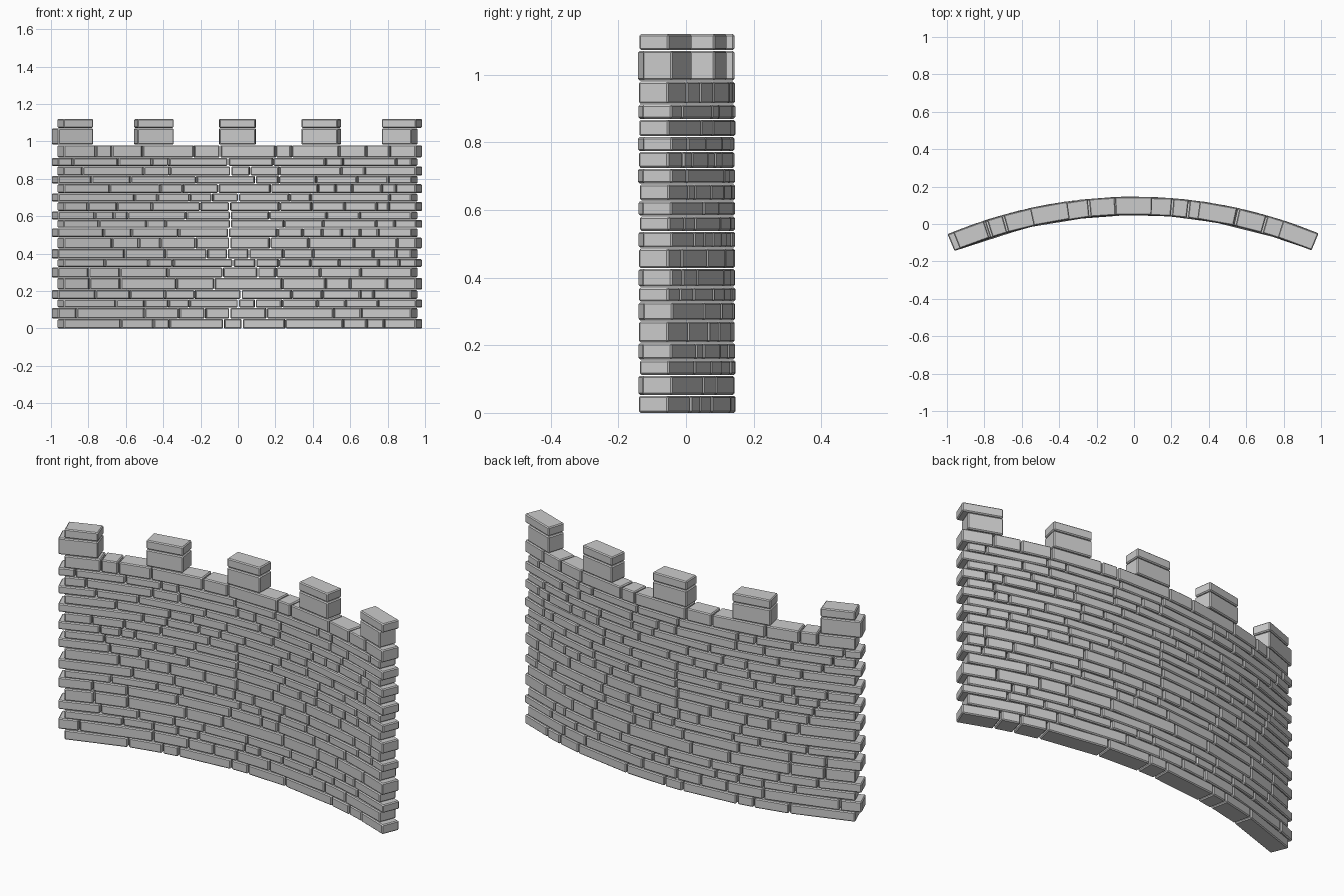
import bpy, bmesh, random
from math import sin, cos, asin, radians, degrees

if "Cube" in bpy.data.objects:
    bpy.data.objects.remove(bpy.data.objects["Cube"])

random.seed(7)
R_OUT, R_IN, CY = 2.575, 2.48, -2.43   # back radius, front radius, arc centre
GAP = radians(0.08)                    # half joint between bricks


def add_brick(bm, a0, a1, z0, z1, jitter=0.0):
    """Straight block spanning two angles (degrees) along the arc."""
    a0, a1 = radians(a0) + GAP, radians(a1) - GAP
    d = random.uniform(-jitter, jitter)
    ring = [(R_IN + d, a0), (R_IN + d, a1), (R_OUT + d, a1), (R_OUT + d, a0)]
    lo, hi = [[bm.verts.new((r * sin(a), CY + r * cos(a), z)) for r, a in ring]
              for z in (z0, z1)]
    bm.faces.new(lo[::-1])
    bm.faces.new(hi)
    for i in range(4):
        j = (i + 1) % 4
        bm.faces.new((lo[i], lo[j], hi[j], hi[i]))


def finish(bm, name):
    mesh = bpy.data.meshes.new(name)
    bm.to_mesh(mesh)
    bm.free()
    ob = bpy.data.objects.new(name, mesh)
    bpy.context.collection.objects.link(ob)
    bev = ob.modifiers.new("chipped_edges", 'BEVEL')
    bev.width, bev.segments = 0.005, 1


def row_ends(i):
    # alternate courses are shifted sideways, giving toothed wall ends
    return (-22.13, 22.6) if i % 2 == 0 else (-22.85, 22.0)


def random_joints(a0, a1):
    w = [random.uniform(0.07, 0.32) for _ in range(random.randint(9, 11))]
    s, joints = 0, [a0]
    for v in w:
        s += v
        joints.append(a0 + (a1 - a0) * s / sum(w))
    return joints


# brick courses
levels = [0, .052, .111, .157, .207, .272, .328, .372, .427, .487, .537, .582,
          .627, .677, .723, .773, .817, .868, .913, .981]
top_joints = [-.76, -.675, -.51, -.235, -.095, .2, .285, .54, .685, .81]
for i in range(len(levels) - 1):
    a0, a1 = row_ends(i)
    if i == len(levels) - 2:
        joints = [a0] + [degrees(asin(x / R_IN)) for x in top_joints] + [a1]
    else:
        joints = random_joints(a0, a1)
    bm = bmesh.new()
    for b0, b1 in zip(joints, joints[1:]):
        add_brick(bm, b0, b1, levels[i] + (0.0015 if i else 0),
                  levels[i + 1] - 0.0015, 0.002)
    finish(bm, f"brick_course_{i + 1}")

# battlements: a tall block and a cap stone each
merlons = [(None, -18.1), (-12.56, -7.88), (-2.34, 2.25), (7.77, 12.45), (17.97, None)]
for part, i, z0, z1 in (("merlon_block", 19, .983, 1.070), ("merlon_cap", 20, 1.073, 1.12)):
    e0, e1 = row_ends(i)
    for k, (m0, m1) in enumerate(merlons):
        bm = bmesh.new()
        add_brick(bm, e0 if m0 is None else m0, e1 if m1 is None else m1, z0, z1)
        finish(bm, f"{part}_{k + 1}")
